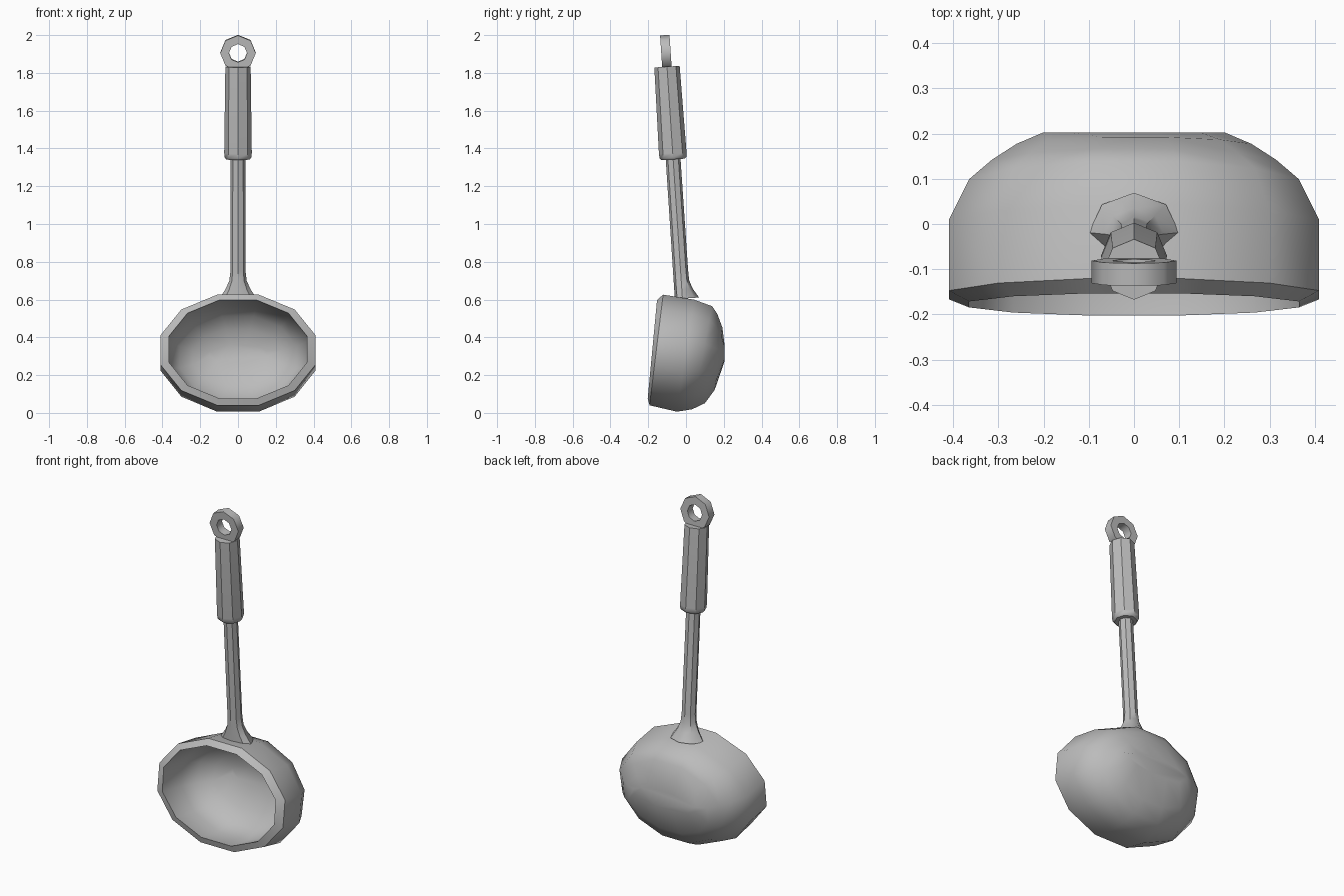
import bpy, bmesh, math
from mathutils import Vector, Matrix

if "Cube" in bpy.data.objects:
    bpy.data.objects.remove(bpy.data.objects["Cube"])

grey = bpy.data.materials.new("steel grey")
grey.diffuse_color = (0.5, 0.5, 0.5, 1)
grey.use_nodes = True
grey.node_tree.nodes["Principled BSDF"].inputs["Base Color"].default_value = grey.diffuse_color


def loft(name, rings, close=False, caps=True, angle=40):
    """Bridge equal-sized rings of points into one smooth-shaded object."""
    bm = bmesh.new()
    loops = [[bm.verts.new(p) for p in r] for r in rings]
    n = len(loops[0])
    pairs = list(zip(loops, loops[1:]))
    if close:
        pairs.append((loops[-1], loops[0]))
    for a, b in pairs:
        for i in range(n):
            j = (i + 1) % n
            bm.faces.new((a[i], a[j], b[j], b[i]))
    if caps and not close:
        bm.faces.new(loops[0])
        bm.faces.new(loops[-1])
    bmesh.ops.recalc_face_normals(bm, faces=bm.faces)
    me = bpy.data.meshes.new(name)
    bm.to_mesh(me)
    bm.free()
    me.materials.append(grey)
    ob = bpy.data.objects.new(name, me)
    bpy.context.collection.objects.link(ob)
    bpy.ops.object.select_all(action='DESELECT')
    bpy.context.view_layer.objects.active = ob
    ob.select_set(True)
    bpy.ops.object.shade_smooth_by_angle(angle=math.radians(angle))
    return ob


def bowl_ring(y, z, hx, hz, tilt):
    """Twelve-sided oval, flat at top and sides, leaning back by tilt degrees."""
    k = math.cos(math.radians(15))
    t = math.radians(tilt)
    pts = []
    for i in range(12):
        a = math.radians(15 + 30 * i)
        h = hz / k * math.sin(a)
        pts.append((hx / k * math.cos(a), y + h * math.sin(t), z + h * math.cos(t)))
    return pts


# Bowl: from the inside floor out over the rim and round to the back
loft("bowl", [bowl_ring(*r) for r in (
    (0.165, 0.315, 0.15, 0.05, 4),
    (0.125, 0.295, 0.24, 0.15, 8),
    (0.075, 0.295, 0.31, 0.22, 9),
    (-0.005, 0.305, 0.36, 0.26, 8.6),
    (-0.178, 0.337, 0.365, 0.262, 5.4),
    (-0.157, 0.333, 0.41, 0.295, 7),
    (-0.003, 0.303, 0.41, 0.30, 8.6),
    (0.085, 0.292, 0.365, 0.278, 11),
    (0.133, 0.287, 0.315, 0.238, 8),
    (0.172, 0.287, 0.26, 0.167, 7),
    (0.203, 0.32, 0.20, 0.05, 0))])


def axis_y(z):
    return -0.02 - 0.0665 * (z - 0.62)


def rod_ring(z, r, back=None, front=None):
    """Octagon around the leaning handle axis, square to it."""
    pts = []
    for i in range(8):
        a = math.radians(45 * i)
        s = math.sin(a)
        dy = s * ((back or r) if s > 0 else (front or r))
        pts.append((r * math.cos(a), axis_y(z) + dy, z + 0.0665 * dy))
    return pts


# Shaft with a flared foot on the bowl
loft("shaft", [
    rod_ring(0.605, 0.10, 0.088, 0.04),
    rod_ring(0.655, 0.066, 0.057, 0.04),
    rod_ring(0.70, 0.046, 0.042, 0.04),
    rod_ring(0.75, 0.04),
    rod_ring(1.36, 0.039)])

# Grip with a rounded lower end
loft("grip", [
    rod_ring(1.342, 0.062),
    rod_ring(1.352, 0.071),
    rod_ring(1.375, 0.073),
    rod_ring(1.833, 0.067)])

# Hanging ring
tilt = Matrix.Translation((0, -0.106, 1.906)) @ Matrix.Rotation(math.radians(3.8), 4, 'X')


def ring_loop(r, y):
    return [tilt @ Vector((r * math.cos(math.pi * i / 4), y, r * math.sin(math.pi * i / 4)))
            for i in range(8)]


loft("hanging_ring", [ring_loop(0.094, -0.025), ring_loop(0.094, 0.025),
                      ring_loop(0.048, 0.025), ring_loop(0.048, -0.025)],
     close=True, angle=50)
